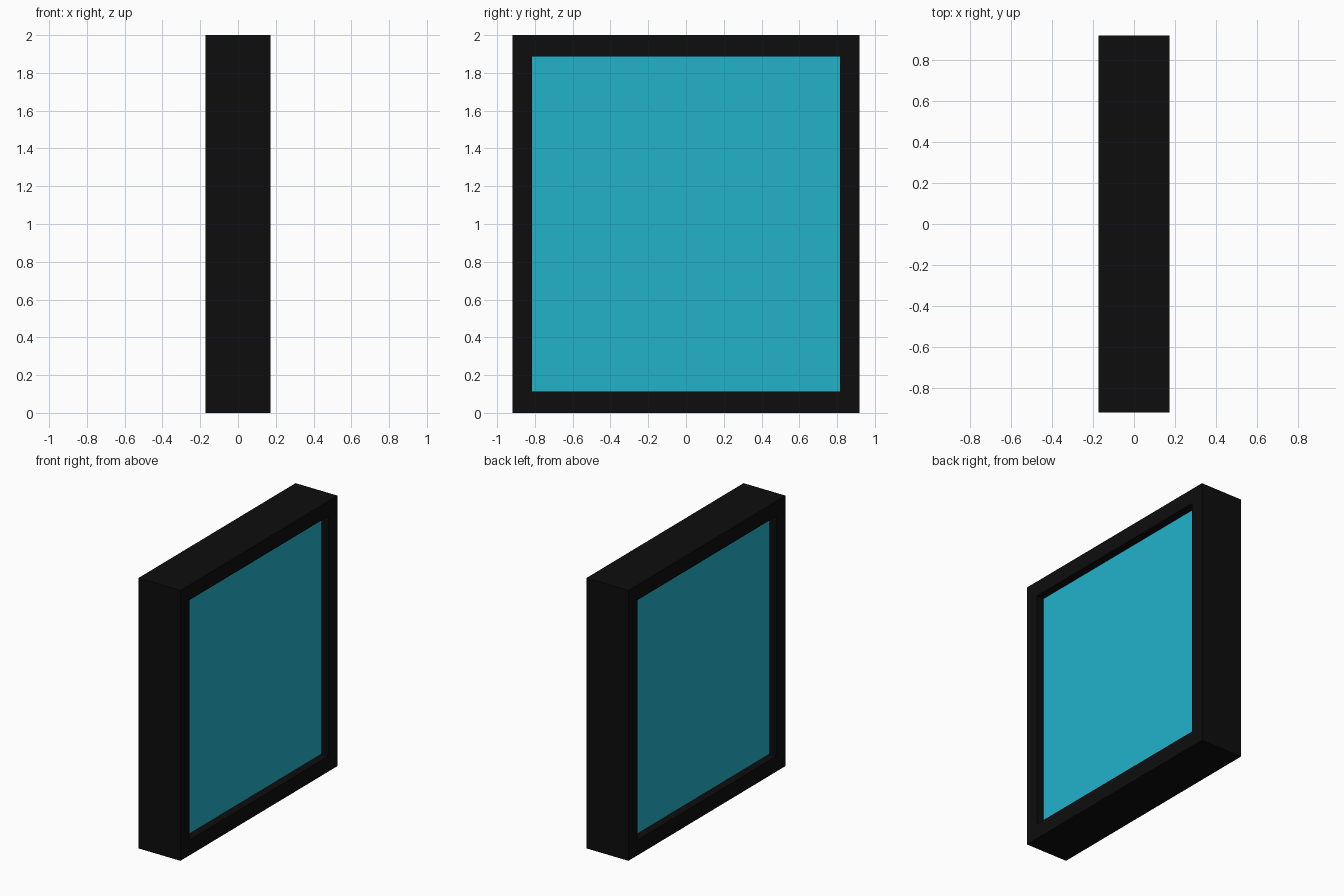
import bpy, bmesh

if "Cube" in bpy.data.objects:
    bpy.data.objects.remove(bpy.data.objects["Cube"])

HX, HY, H = 0.172, 0.918, 2.0      # half depth, half width, height
IY, Z0, Z1 = 0.815, 0.113, 1.888   # opening
PX = 0.113                         # half depth of the recessed panel


def material(name, rgb):
    m = bpy.data.materials.new(name)
    m.diffuse_color = (*rgb, 1)
    m.use_nodes = True
    m.node_tree.nodes["Principled BSDF"].inputs["Base Color"].default_value = m.diffuse_color
    return m


def make(name, bm, mat):
    bmesh.ops.recalc_face_normals(bm, faces=bm.faces)
    me = bpy.data.meshes.new(name)
    bm.to_mesh(me)
    bm.free()
    me.materials.append(mat)
    ob = bpy.data.objects.new(name, me)
    bpy.context.collection.objects.link(ob)
    return ob


def rect(bm, x, hy, z0, z1):
    return [bm.verts.new((x, y, z)) for y, z in
            ((-hy, z0), (hy, z0), (hy, z1), (-hy, z1))]


# Frame: four loops joined into a mitred rectangular ring
bm = bmesh.new()
loops = [rect(bm, HX, HY, 0, H), rect(bm, HX, IY, Z0, Z1),
         rect(bm, -HX, IY, Z0, Z1), rect(bm, -HX, HY, 0, H)]
for i in range(4):
    a, b = loops[i], loops[(i + 1) % 4]
    for j in range(4):
        k = (j + 1) % 4
        bm.faces.new((a[j], a[k], b[k], b[j]))
make("frame", bm, material("black", (0.004, 0.004, 0.004)))

# Panel: recessed on both sides of the frame
bm = bmesh.new()
a, b = rect(bm, PX, IY, Z0, Z1), rect(bm, -PX, IY, Z0, Z1)
bm.faces.new(a)
bm.faces.new(b)
make("panel", bm, material("cyan", (0.016, 0.445, 0.59)))
